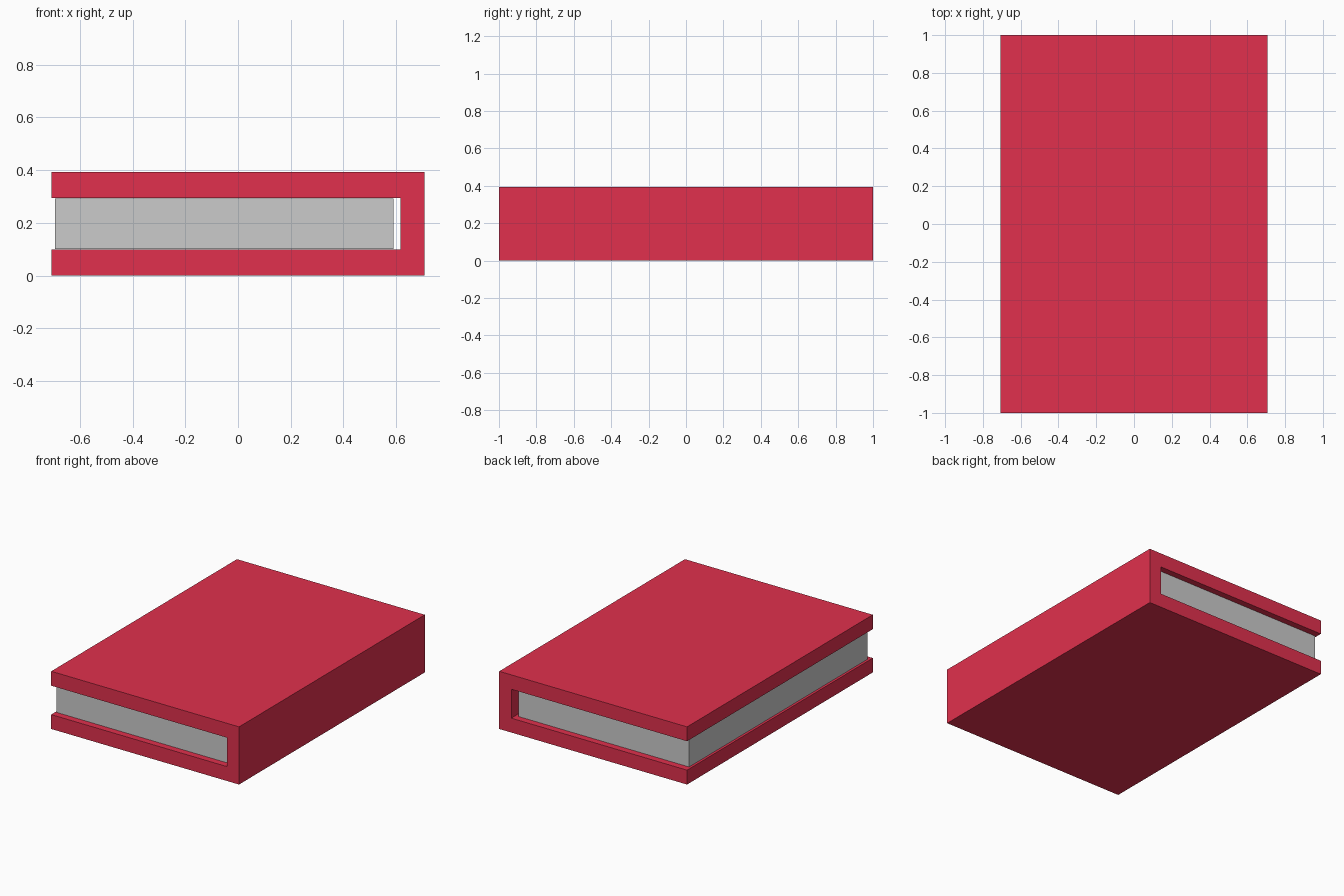
import bpy, bmesh

if "Cube" in bpy.data.objects:
    bpy.data.objects.remove(bpy.data.objects["Cube"])


def finish(name, bm, color=None):
    bmesh.ops.recalc_face_normals(bm, faces=bm.faces)
    mesh = bpy.data.meshes.new(name)
    bm.to_mesh(mesh)
    bm.free()
    obj = bpy.data.objects.new(name, mesh)
    bpy.context.collection.objects.link(obj)
    if color:
        mat = bpy.data.materials.new(name + "_red")
        mat.diffuse_color = color
        mat.use_nodes = True
        mat.node_tree.nodes["Principled BSDF"].inputs["Base Color"].default_value = mat.diffuse_color
        mesh.materials.append(mat)
    return obj


def extrude_profile(name, profile, y0, y1, color=None):
    """Extrude an x/z outline along y."""
    bm = bmesh.new()
    face = bm.faces.new([bm.verts.new((x, y0, z)) for x, z in profile])
    new = bmesh.ops.extrude_face_region(bm, geom=[face])["geom"]
    verts = [v for v in new if isinstance(v, bmesh.types.BMVert)]
    bmesh.ops.translate(bm, verts=verts, vec=(0, y1 - y0, 0))
    return finish(name, bm, color)


W, H, T = 0.708, 0.393, 0.098   # half width, height, board thickness
SPINE = 0.617                   # inner face of the spine

# Cover: C-shaped section with the spine on +x
extrude_profile("cover", [(-W, 0), (W, 0), (W, H), (-W, H),
                          (-W, H - T), (SPINE, H - T), (SPINE, T), (-W, T)],
                -1, 1, (0.75, 0.03, 0.075, 1))

# Page block: slightly recessed on three sides, small gap at the spine
extrude_profile("pages", [(-0.695, T + 0.003), (0.59, T + 0.003),
                          (0.59, H - T - 0.003), (-0.695, H - T - 0.003)],
                -0.96, 0.96)
